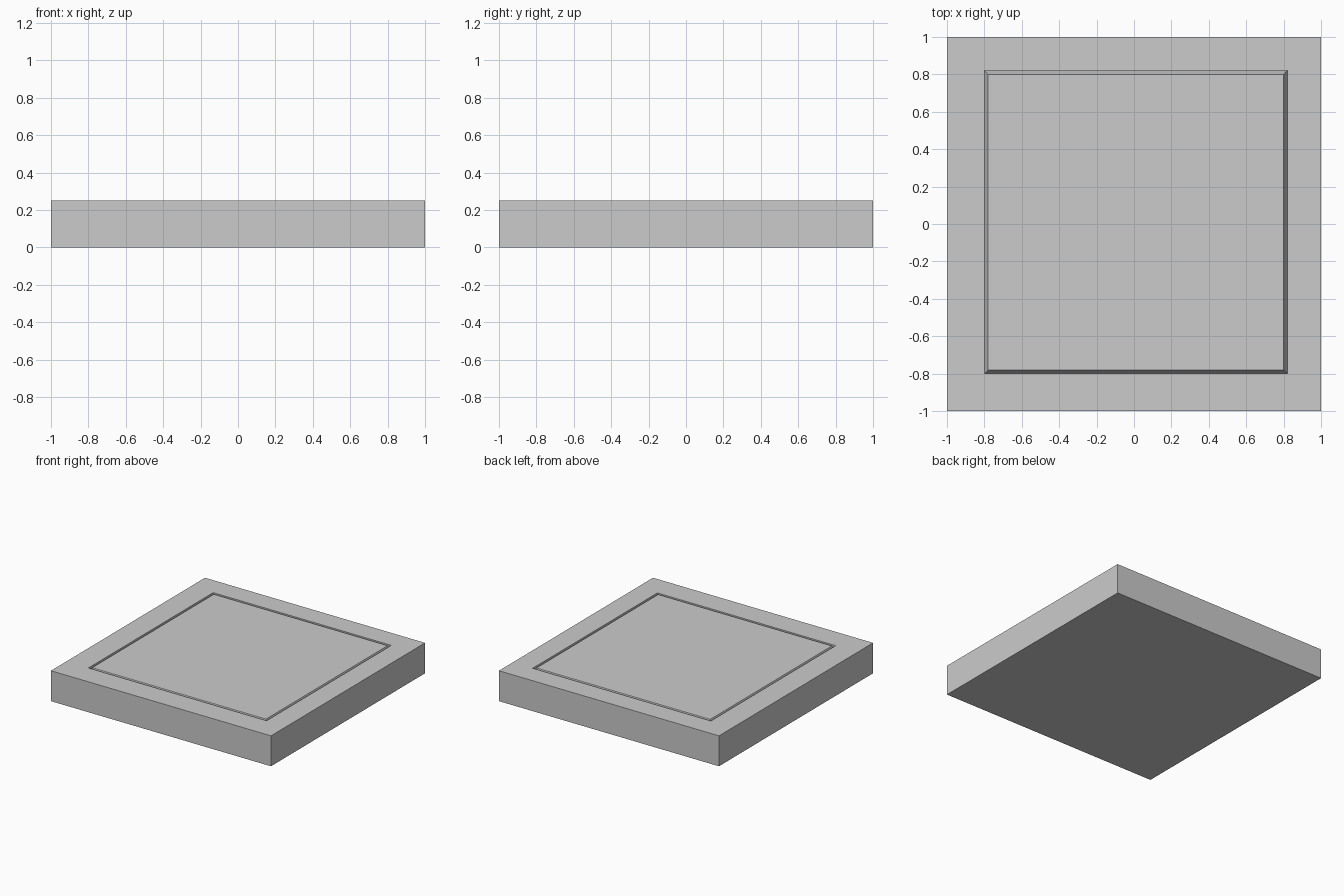
import bpy, bmesh

if "Cube" in bpy.data.objects:
    bpy.data.objects.remove(bpy.data.objects["Cube"])

# Square rings: centre offset, half size, height
RINGS = [
    (0.00, 1.00, 0.00),   # slab underside
    (0.00, 1.00, 0.25),   # slab top rim
    (0.01, 0.81, 0.25),   # groove outer edge
    (0.01, 0.81, 0.20),   # groove bottom
    (0.01, 0.79, 0.25),   # centre panel edge
]

bm = bmesh.new()


def ring(c, h, z):
    return [bm.verts.new((c + sx * h, c + sy * h, z))
            for sx, sy in ((-1, -1), (1, -1), (1, 1), (-1, 1))]


# Slab walls, rim and groove
loops = [ring(*r) for r in RINGS]
for a, b in zip(loops, loops[1:]):
    for i in range(4):
        j = (i + 1) % 4
        bm.faces.new((a[i], a[j], b[j], b[i]))

# Underside and centre panel
bm.faces.new(loops[0][::-1])
bm.faces.new(loops[-1])
bmesh.ops.recalc_face_normals(bm, faces=bm.faces[:])

mesh = bpy.data.meshes.new("grooved_slab")
bm.to_mesh(mesh)
bm.free()
slab = bpy.data.objects.new("grooved_slab", mesh)
bpy.context.collection.objects.link(slab)
